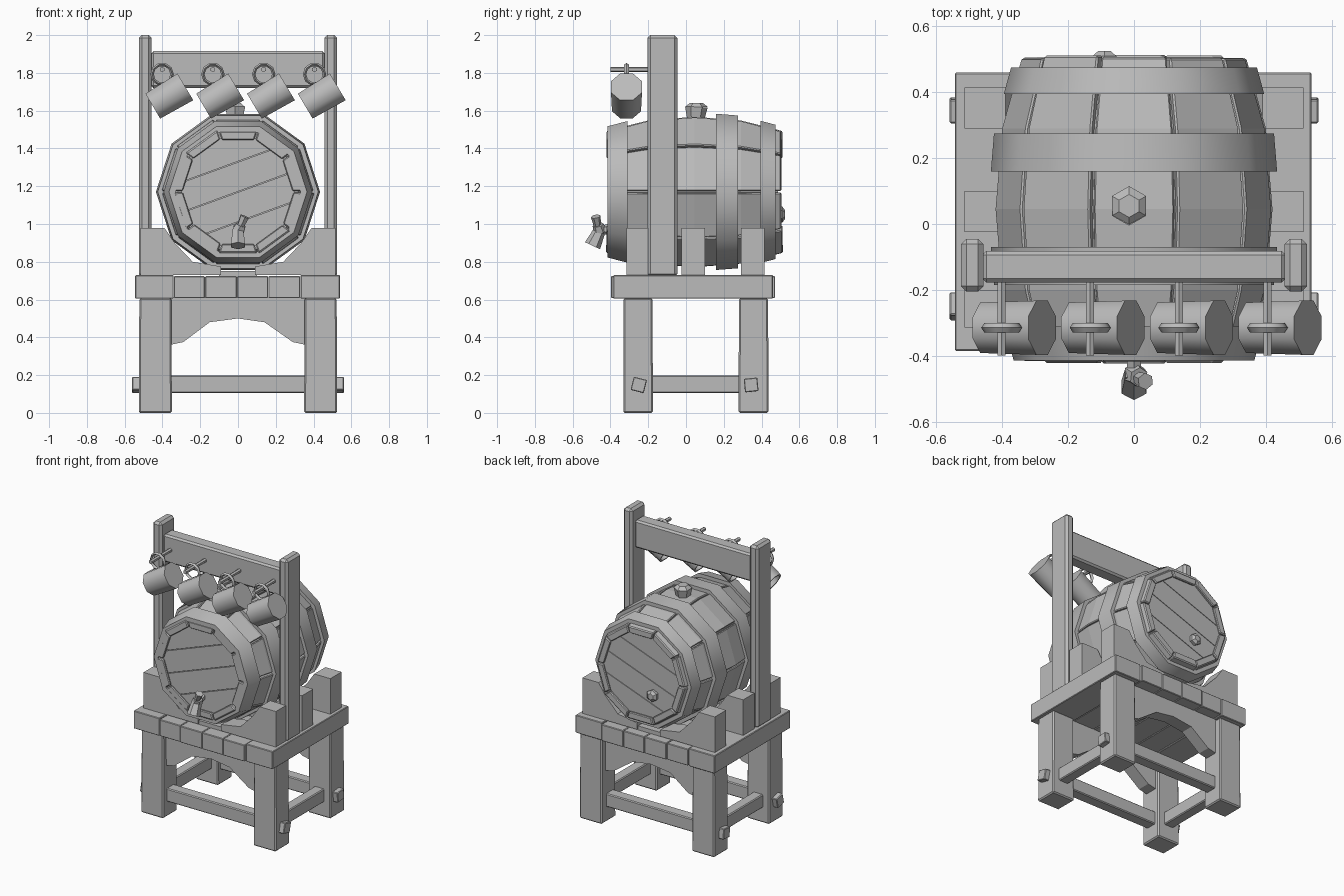
import bpy, bmesh, math, random
from mathutils import Vector, Matrix

random.seed(4)
cube = bpy.data.objects.get("Cube")
if cube:
    bpy.data.objects.remove(cube, do_unlink=True)

grey = bpy.data.materials.new("weathered grey")
grey.use_nodes = True
colour = (0.5, 0.5, 0.5, 1)
grey.diffuse_color = colour
grey.node_tree.nodes["Principled BSDF"].inputs["Base Color"].default_value = colour


def finish(bm, name, smooth=None, bevel=0):
    bmesh.ops.recalc_face_normals(bm, faces=bm.faces)
    mesh = bpy.data.meshes.new(name)
    bm.to_mesh(mesh)
    bm.free()
    mesh.materials.append(grey)
    ob = bpy.data.objects.new(name, mesh)
    bpy.context.collection.objects.link(ob)
    if bevel:
        mod = ob.modifiers.new("worn edges", "BEVEL")
        mod.width, mod.segments = bevel, 1
    if smooth:
        bpy.ops.object.select_all(action="DESELECT")
        ob.select_set(True)
        bpy.context.view_layer.objects.active = ob
        bpy.ops.object.shade_smooth_by_angle(angle=math.radians(smooth))
    return ob


def box(name, x, y, z, bevel=0.006, taper=1, turn=0):
    """Box from three (low, high) ranges; taper scales the top, turn rolls about x."""
    bm = bmesh.new()
    bmesh.ops.create_cube(bm, size=1)
    size = Vector((x[1] - x[0], y[1] - y[0], z[1] - z[0]))
    mid = Vector((sum(x), sum(y), sum(z))) / 2
    roll = Matrix.Rotation(math.radians(turn), 3, "X")
    for v in bm.verts:
        k = taper if v.co.z > 0 else 1
        v.co = roll @ Vector((v.co.x * size.x * k, v.co.y * size.y * k, v.co.z * size.z)) + mid
    return finish(bm, name, bevel=bevel)


def rod(name, a, b, r1, r2, sides=8, smooth=None):
    """Straight cone or cylinder between two points."""
    a, b = Vector(a), Vector(b)
    bm = bmesh.new()
    place = Matrix.Translation((a + b) / 2) @ (b - a).to_track_quat("Z", "Y").to_matrix().to_4x4()
    bmesh.ops.create_cone(bm, cap_ends=True, segments=sides, radius1=r1, radius2=r2,
                          depth=(b - a).length, matrix=place)
    return finish(bm, name, smooth)


def board(name, outline, y):
    """Flat xz outline given thickness along y."""
    bm = bmesh.new()
    face = bm.faces.new([bm.verts.new((px, y[0], pz)) for px, pz in outline])
    new = bmesh.ops.extrude_face_region(bm, geom=[face])["geom"]
    bmesh.ops.translate(bm, vec=(0, y[1] - y[0], 0),
                        verts=[g for g in new if isinstance(g, bmesh.types.BMVert)])
    return finish(bm, name)


def loft(bm, rings, closed):
    """Skin equal-length vertex rings; closed joins the last ring to the first."""
    rows = [[bm.verts.new(p) for p in ring] for ring in rings]
    n = len(rows[0])
    pairs = list(zip(rows, rows[1:])) + ([(rows[-1], rows[0])] if closed else [])
    for a, b in pairs:
        for i in range(n):
            bm.faces.new((a[i], a[(i + 1) % n], b[(i + 1) % n], b[i]))
    if not closed:
        bm.faces.new(rows[0])
        bm.faces.new(rows[-1])


# Barrel, lying along y
AXIS, SIDES = 1.17, 10
STEP = 2 * math.pi / SIDES
PROFILE = [(-0.42, 0.34), (-0.2, 0.4), (0.045, 0.42), (0.29, 0.4), (0.51, 0.34)]


def at(y, r, angle):
    return (r * math.cos(angle), y, AXIS + r * math.sin(angle))


def ring(y, r):
    return [at(y, r, STEP * i) for i in range(SIDES)]


def radius(y):
    for (y0, r0), (y1, r1) in zip(PROFILE, PROFILE[1:]):
        if y <= y1:
            return r0 + (r1 - r0) * (y - y0) / (y1 - y0)
    return PROFILE[-1][1]


bm = bmesh.new()
loft(bm, [ring(min(max(y, -0.38), 0.47), r - 0.022) for y, r in PROFILE], False)
finish(bm, "barrel_core")

for i in range(SIDES):
    bm = bmesh.new()
    a, b = STEP * i + 0.012, STEP * (i + 1) - 0.012
    lift = random.uniform(-0.004, 0.004)
    ends = random.uniform(-0.008, 0.004)
    rows = []
    for y, r in PROFILE:
        y += ends if y > 0.4 else -ends if y < -0.4 else 0
        r += lift
        rows.append([at(y, r - 0.05, a), at(y, r, a), at(y, r, b), at(y, r - 0.05, b)])
    loft(bm, rows, False)
    finish(bm, "barrel_stave", bevel=0.006)

for low, high in ((-0.415, -0.31), (-0.185, -0.07), (0.16, 0.275), (0.395, 0.475)):
    bm = bmesh.new()
    r0, r1 = radius(low), radius(high)
    loft(bm, [ring(low, r0 - 0.01), ring(low, r0 + 0.024),
              ring(high, r1 + 0.024), ring(high, r1 - 0.01)], True)
    finish(bm, "barrel_hoop", smooth=40)

# Barrel heads made of slanting planks
across = Vector((-math.sin(0.35), 0, math.cos(0.35)))
centre = Vector((0, 0, AXIS))
for low, high in ((-0.398, -0.37), (0.46, 0.488)):
    for k in range(4):
        bm = bmesh.new()
        loft(bm, [ring(low, 0.3), ring(high, 0.3)], False)
        for edge, sign in ((k - 2, -1), (k - 1, 1)):
            spot = centre + across * (edge * 0.15 - sign * 0.002)
            cut = bmesh.ops.bisect_plane(bm, geom=bm.verts[:] + bm.edges[:] + bm.faces[:],
                                         plane_co=spot, plane_no=across * sign, clear_outer=True)
            rim = [e for e in cut["geom_cut"] if isinstance(e, bmesh.types.BMEdge)]
            if rim:
                bmesh.ops.holes_fill(bm, edges=rim)
        finish(bm, "barrel_head_plank")

# Bungs
rod("top_bung", (-0.015, 0.05, 1.53), (-0.015, 0.055, 1.62), 0.04, 0.06, 6)
rod("top_bung_cap", (-0.015, 0.055, 1.62), (-0.015, 0.055, 1.64), 0.06, 0.035, 6)
rod("back_bung", (-0.09, 0.47, 1.05), (-0.09, 0.51, 1.05), 0.036, 0.042, 6)
rod("back_bung_cap", (-0.09, 0.51, 1.05), (-0.09, 0.525, 1.05), 0.042, 0.022, 6)

# Tap
rod("tap_pipe", (0, -0.38, 0.985), (0, -0.46, 0.96), 0.025, 0.025, 6)
rod("tap_spout", (0, -0.45, 0.98), (0, -0.495, 0.885), 0.03, 0.044, 6)
rod("tap_stem", (0, -0.455, 0.96), (0.015, -0.465, 0.995), 0.036, 0.03, 6)
rod("tap_handle", (0.005, -0.465, 0.97), (0.035, -0.478, 1.04), 0.017, 0.026, 6)

# Table planks
seams = (-0.545, -0.34, -0.175, -0.005, 0.16, 0.33, 0.54)
for i, (a, b) in enumerate(zip(seams, seams[1:])):
    outer = i in (0, 5)
    out = 0 if outer else random.uniform(0.0, 0.014)
    drop = 0 if outer else 0.006
    box("table_plank", (a + 0.001, b - 0.001), (-0.385 - out, 0.46 + out),
        (0.605 + drop / 2, 0.73 - drop), 0.004)

# Cradle boards, two halves each
half = [(0.09, 0.73), (0.515, 0.73), (0.515, 0.98), (0.39, 0.98), (0.335, 0.9),
        (0.24, 0.8), (0.09, 0.775)]
for y in ((-0.315, -0.2), (-0.025, 0.1), (0.29, 0.415)):
    for side in (-1, 1):
        board("cradle_block", [(side * x, z) for x, z in half], y)
    box("cradle_tie", (-0.1, 0.1), (y[0] + 0.01, y[1] - 0.01), (0.72, 0.752), 0)

# Legs, side rails, posts
for side in (-1, 1):
    span = sorted((side * 0.35, side * 0.525))
    for y in ((-0.332, -0.175), (0.278, 0.437)):
        box("leg", span, y, (0, 0.607), 0.008, 0.97)
    box("side_stretcher", sorted((side * 0.4, side * 0.475)), (-0.2, 0.3), (0.105, 0.198))
    box("post", sorted((side * 0.457, side * 0.525)), (-0.205, -0.045), (0.72, 2), 0.016)

# Long stretchers with tenons, arched aprons
arch = [(-0.36, 0.61), (-0.36, 0.36), (-0.29, 0.375), (-0.15, 0.48), (0, 0.5),
        (0.14, 0.48), (0.29, 0.375), (0.36, 0.36), (0.36, 0.61)]
for y, turn in ((-0.25, -14), (0.345, 6)):
    box("long_stretcher", (-0.4, 0.4), (y - 0.04, y + 0.04), (0.105, 0.198))
    for side in (-1, 1):
        box("tenon", sorted((side * 0.38, side * 0.56)), (y - 0.036, y + 0.036),
            (0.112, 0.184), 0.004, 1, turn)
    board("arched_apron", arch, (y - 0.045, y + 0.045))

# Top rail with pegs and hanging mugs
box("top_rail", (-0.46, 0.46), (-0.178, -0.082), (1.72, 1.915), 0.012)
tilt = Vector((0.86, 0, 0.51))
MUG_Y = -0.315
for i in range(4):
    x = -0.402 + i * 0.269
    rod("peg", (x, -0.17, 1.818), (x, -0.4, 1.818), 0.014, 0.014, 6)

    # Hollow mug, open at its lower end
    mid = Vector((x + 0.037, MUG_Y, 1.675))
    up = Vector((-tilt.z, 0, tilt.x))
    bm = bmesh.new()
    rows = []
    for along, r in ((0.075, 0.07), (-0.1, 0.07), (-0.1, 0.083), (0.1, 0.089)):
        rows.append([mid + tilt * along + up * r * math.cos(t) + Vector((0, r * math.sin(t), 0))
                     for t in (math.pi / 4 * (k + 0.5) for k in range(8))])
    loft(bm, rows, False)
    finish(bm, "mug", smooth=50)

    # Ring handle
    bm = bmesh.new()
    hub = Vector((x, MUG_Y, 1.793))
    rings = []
    for k in range(10):
        t = math.tau * k / 10
        out = Vector((math.cos(t), 0, math.sin(t)))
        rings.append([hub + out * (0.053 + 0.009 * math.cos(s)) + Vector((0, 0.014 * math.sin(s), 0))
                      for s in (math.pi / 2 * j for j in range(4))])
    loft(bm, rings, True)
    finish(bm, "mug_handle", smooth=45)
